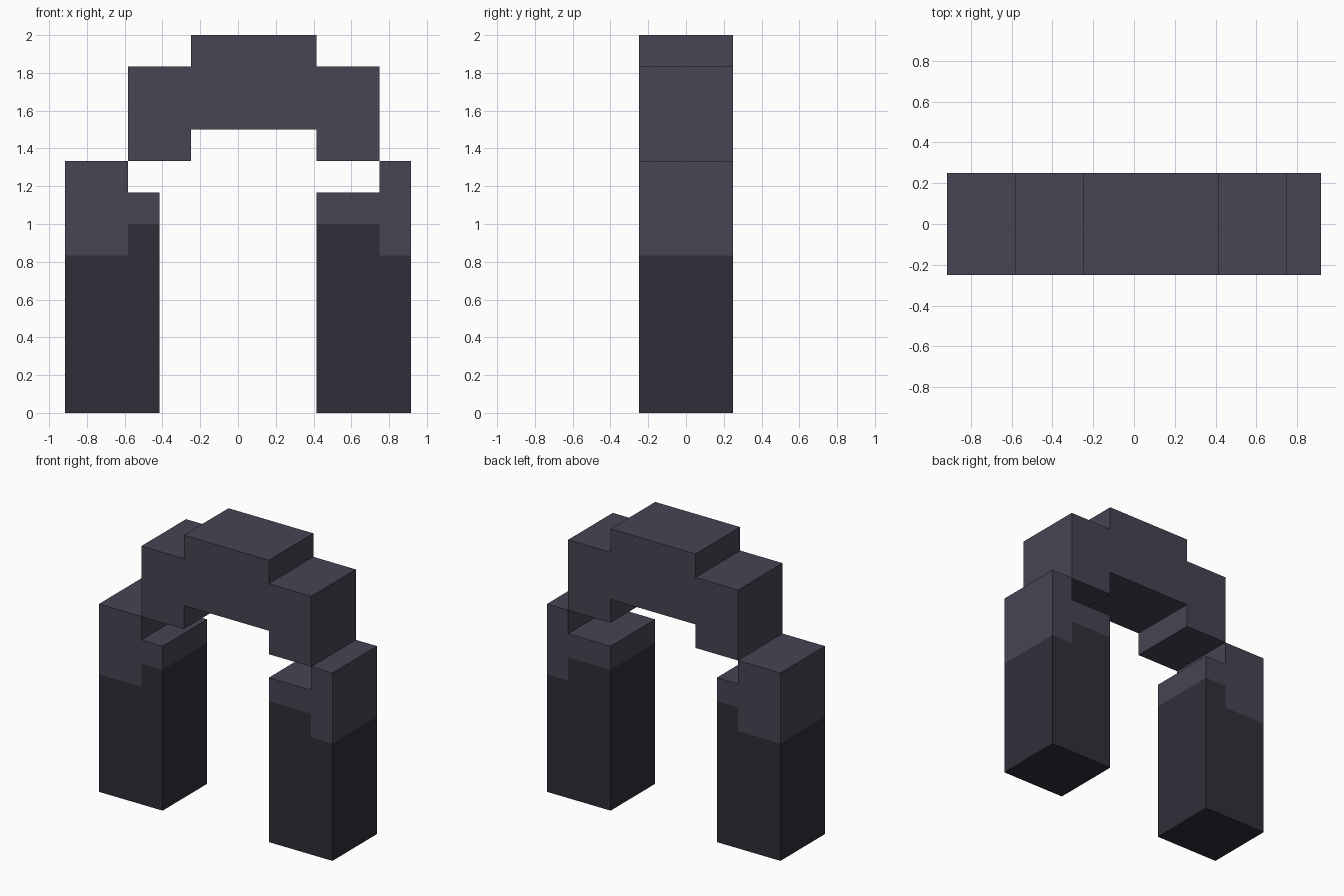
import bpy, bmesh

if "Cube" in bpy.data.objects:
    bpy.data.objects.remove(bpy.data.objects["Cube"])

U = 1 / 12       # block grid size
DEPTH = 3 * U    # half depth of the arch


def material(name, rgb):
    m = bpy.data.materials.new(name)
    m.diffuse_color = (*rgb, 1)
    m.use_nodes = True
    m.node_tree.nodes["Principled BSDF"].inputs["Base Color"].default_value = m.diffuse_color
    return m


stone = material("stone", (0.066, 0.056, 0.088))
dark_stone = material("dark_stone", (0.031, 0.027, 0.041))


def prism(name, profile, mat, joined=()):
    """Extrude an x/z profile along y; edges listed in joined get no wall."""
    bm = bmesh.new()
    front = [bm.verts.new((x * U, -DEPTH, z * U)) for x, z in profile]
    back = [bm.verts.new((x * U, DEPTH, z * U)) for x, z in profile]
    bm.faces.new(front)
    bm.faces.new(back[::-1])
    n = len(profile)
    for i in range(n):
        if i not in joined:
            j = (i + 1) % n
            bm.faces.new((front[j], front[i], back[i], back[j]))
    me = bpy.data.meshes.new(name)
    bm.to_mesh(me)
    bm.free()
    me.materials.append(mat)
    ob = bpy.data.objects.new(name, me)
    bpy.context.collection.objects.link(ob)
    return ob


# Legs: stepped dark base with a lighter stepped cap on top
for side, a, step, b, inner_first in (("left", -11, -7, -5, False),
                                      ("right", 5, 9, 11, True)):
    base_a, base_b = (12, 10) if inner_first else (10, 12)
    top_a, top_b = (14, 16) if inner_first else (16, 14)
    prism(side + "_leg_base",
          [(a, 0), (b, 0), (b, base_b), (step, base_b), (step, base_a), (a, base_a)],
          dark_stone, joined=(2, 3, 4))
    prism(side + "_leg_cap",
          [(a, base_a), (step, base_a), (step, base_b), (b, base_b),
           (b, top_b), (step, top_b), (step, top_a), (a, top_a)],
          stone, joined=(0, 1, 2))

# Stepped bridge across the top
prism("arch_bridge",
      [(-7, 16), (-3, 16), (-3, 18), (5, 18), (5, 16), (9, 16),
       (9, 22), (5, 22), (5, 24), (-3, 24), (-3, 22), (-7, 22)], stone)
